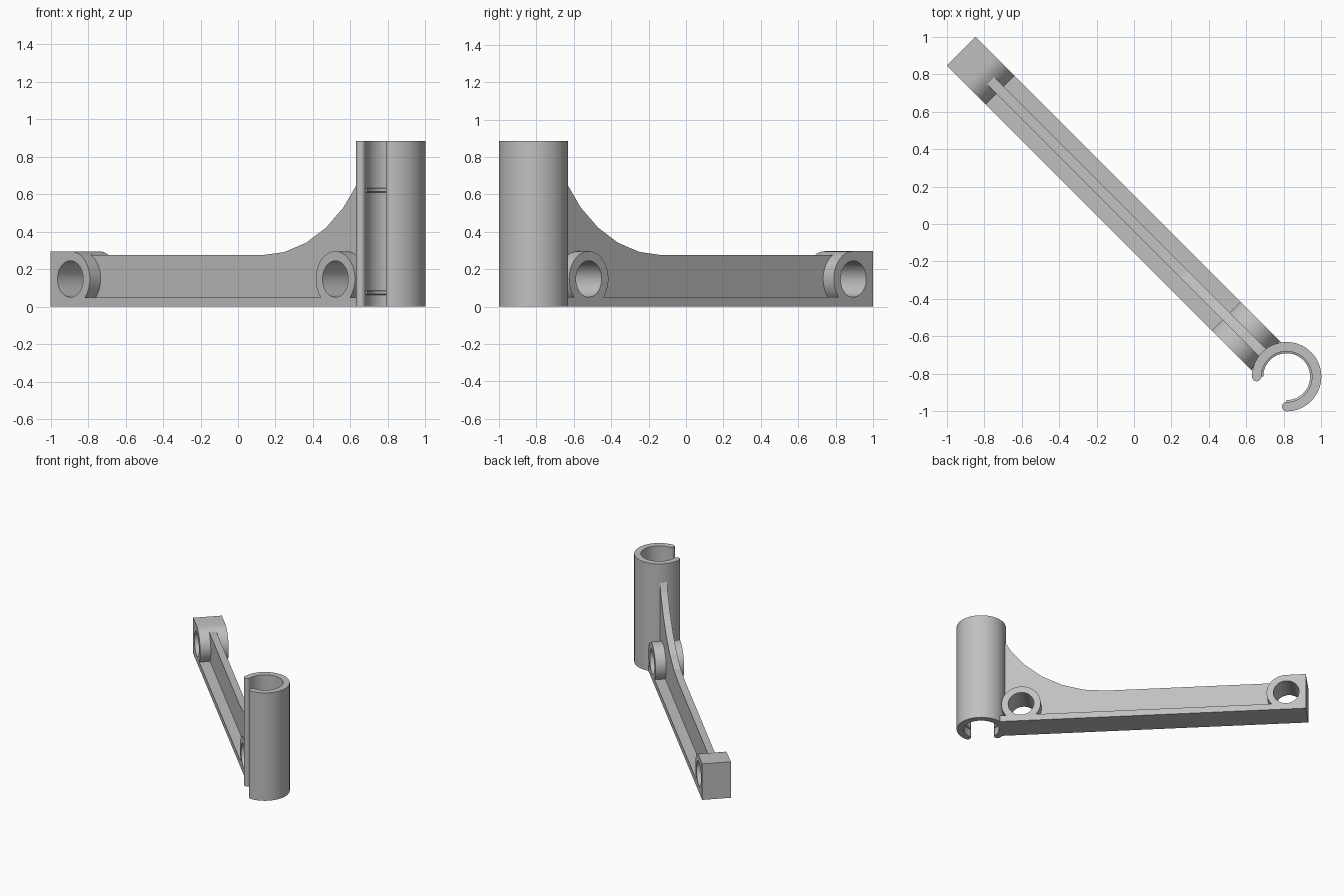
import bpy, bmesh
from math import sin, cos, pi, radians, sqrt

if "Cube" in bpy.data.objects:
    bpy.data.objects.remove(bpy.data.objects["Cube"], do_unlink=True)

grey = bpy.data.materials.new("plain grey")
grey.use_nodes = True
grey.diffuse_color = (0.53, 0.53, 0.53, 1)
grey.node_tree.nodes["Principled BSDF"].inputs["Base Color"].default_value = grey.diffuse_color

# The bracket is laid out along local x, then turned diagonally
TURN = radians(-45)
HALF_W = 0.108
TAIL, HEAD = -1.306, 1.005
BOSS_R, HOLE_R = 0.148, 0.097
BOSSES = (TAIL + BOSS_R, 0.843)
TUBE_X = 0.815 * sqrt(2)
TUBE_R, BORE_R, TUBE_H = 0.185, 0.135, 0.885


def finish(name, bm):
    bmesh.ops.recalc_face_normals(bm, faces=bm.faces)
    mesh = bpy.data.meshes.new(name)
    bm.to_mesh(mesh)
    bm.free()
    mesh.materials.append(grey)
    obj = bpy.data.objects.new(name, mesh)
    bpy.context.collection.objects.link(obj)
    obj.rotation_euler.z = TURN
    return obj


def arc(cx, cy, r, start, end, n):
    angles = [radians(start + (end - start) * i / n) for i in range(n + 1)]
    return [(cx + r * cos(a), cy + r * sin(a)) for a in angles]


def prism(name, outline, low, high, upright=True):
    """Extrude an outline along y (side profile) or along z (plan)."""
    bm = bmesh.new()
    place = (lambda p: (p[0], low, p[1])) if upright else (lambda p: (p[0], p[1], low))
    face = bm.faces.new([bm.verts.new(place(p)) for p in outline])
    moved = bmesh.ops.extrude_face_region(bm, geom=[face])["geom"]
    step = (0, high - low, 0) if upright else (0, 0, high - low)
    bmesh.ops.translate(bm, vec=step, verts=[v for v in moved if isinstance(v, bmesh.types.BMVert)])
    return finish(name, bm)


def activate(obj):
    bpy.ops.object.select_all(action='DESELECT')
    bpy.context.view_layer.objects.active = obj
    obj.select_set(True)


def combine(obj, tool, operation):
    activate(obj)
    mod = obj.modifiers.new("combine", 'BOOLEAN')
    mod.operation, mod.object, mod.solver = operation, tool, 'EXACT'
    bpy.context.view_layer.update()
    bpy.ops.object.modifier_apply(modifier=mod.name)
    bpy.data.objects.remove(tool, do_unlink=True)


def smooth(obj, degrees):
    activate(obj)
    bpy.ops.object.shade_smooth_by_angle(angle=radians(degrees))


# Flat foot of the arm
arm = prism("arm", [(TAIL, 0), (HEAD, 0), (HEAD, 0.05), (TAIL, 0.05)], -HALF_W, HALF_W)

# Thin upright web with a faceted sweep up to the tube
sweep_r, web_top = 0.87, 0.275
sweep = [(0.208 + sweep_r * sin(i * pi / 16), web_top + sweep_r * (1 - cos(i * pi / 16)))
         for i in range(6)]
web = [(BOSSES[0], web_top)] + sweep + [(HEAD, 0.80), (HEAD, 0.02), (BOSSES[0], 0.02)]
combine(arm, prism("web", web, -0.027, 0.027), 'UNION')

# Tail boss with a square back, and round boss beside the tube
tail = arc(BOSSES[0], BOSS_R, BOSS_R, -90, 90, 32) + [(TAIL, 2 * BOSS_R), (TAIL, 0)]
combine(arm, prism("tail_boss", tail, -HALF_W, HALF_W), 'UNION')
head = arc(BOSSES[1], BOSS_R, BOSS_R, -90, 270, 64)[:-1]
combine(arm, prism("head_boss", head, -HALF_W, HALF_W), 'UNION')

# Screw holes
for x in BOSSES:
    hole = arc(x, BOSS_R, HOLE_R, 0, 360, 48)[:-1]
    combine(arm, prism("hole_cutter", hole, -0.3, 0.3), 'DIFFERENCE')
smooth(arm, 10)

# Open clip tube with rounded lips
mid, lip = (TUBE_R + BORE_R) / 2, (TUBE_R - BORE_R) / 2
c = cos(radians(45)) * mid
section = arc(TUBE_X, 0, TUBE_R, -45, 225, 72)
section += arc(TUBE_X - c, -c, lip, 225, 405, 12)[1:-1]
section += arc(TUBE_X, 0, BORE_R, 225, -45, 72)
section += arc(TUBE_X + c, -c, lip, 135, 315, 12)[1:-1]
tube = prism("clip_tube", section, 0, TUBE_H, upright=False)
smooth(tube, 30)

# Small retaining ridges inside the tube
for name, z in (("lower_ridge", 0.075), ("upper_ridge", 0.622)):
    bm = bmesh.new()
    rows = []
    for r, dz in ((BORE_R + 0.01, -0.016), (BORE_R - 0.01, -0.008),
                  (BORE_R - 0.01, 0.008), (BORE_R + 0.01, 0.016)):
        rows.append([bm.verts.new((x, y, z + dz)) for x, y in arc(TUBE_X, 0, r, -45, 225, 72)])
    for a, b in zip(rows, rows[1:] + rows[:1]):
        for i in range(72):
            bm.faces.new((a[i], a[i + 1], b[i + 1], b[i]))
    for end in (0, -1):
        bm.faces.new([row[end] for row in rows])
    smooth(finish(name, bm), 30)
